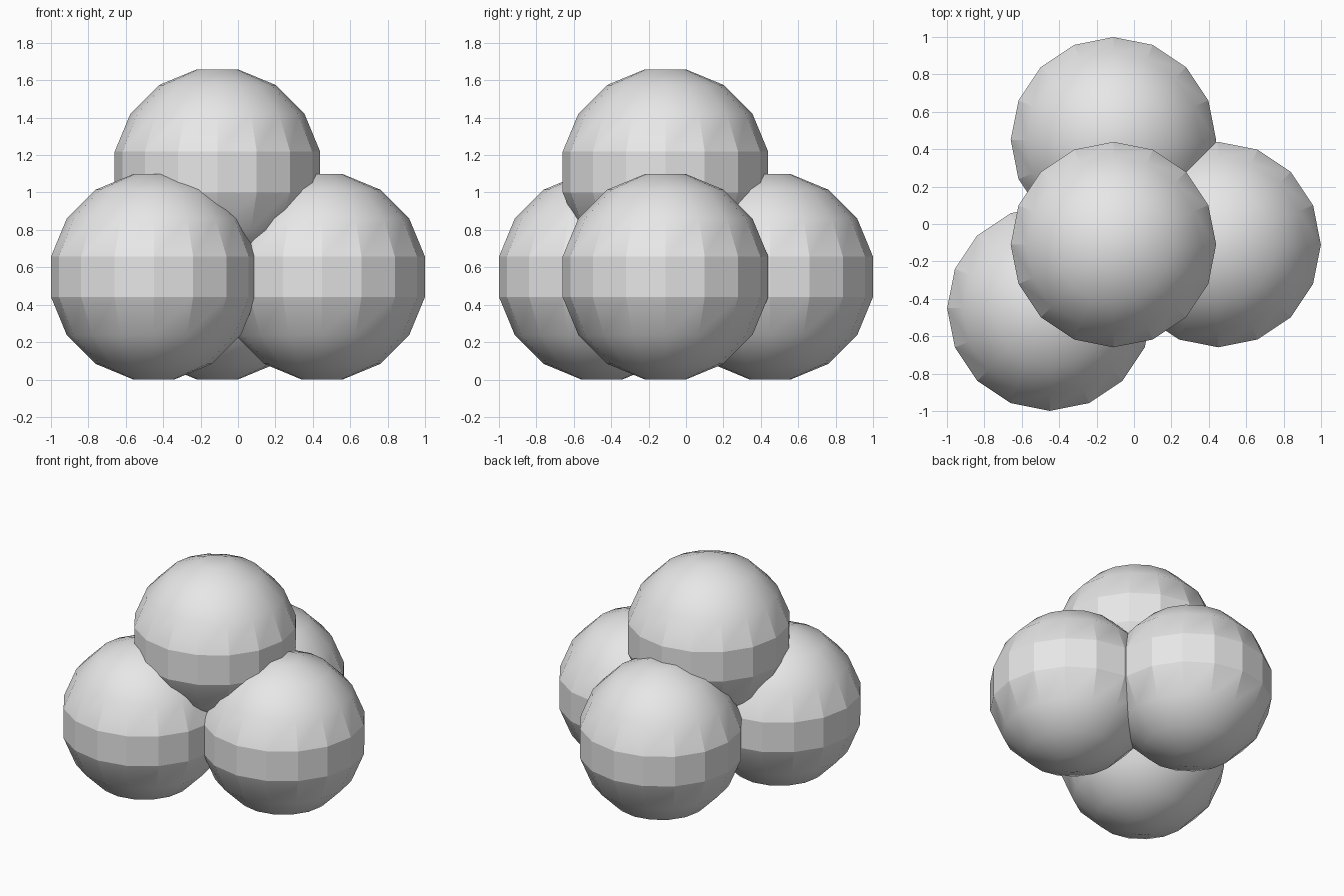
import bpy
import bmesh
from math import sin, cos, radians, tau

cube = bpy.data.objects.get("Cube")
if cube:
    bpy.data.objects.remove(cube, do_unlink=True)

SIDES = 16
RADIUS = 0.56
LATITUDES = [-78.75 + 22.5 * i for i in range(8)]
BELT = RADIUS * sin(radians(12))

grey = bpy.data.materials.new("light grey")
grey.use_nodes = True
grey.diffuse_color = (0.8, 0.8, 0.8, 1)
grey.node_tree.nodes["Principled BSDF"].inputs["Base Color"].default_value = (0.8, 0.8, 0.8, 1)


def build_ball_mesh():
    """Sixteen-sided ball with flat caps and a faceted belt."""
    bm = bmesh.new()
    rings = []
    for lat in map(radians, LATITUDES):
        rings.append([bm.verts.new((RADIUS * cos(lat) * cos(tau * i / SIDES),
                                    RADIUS * cos(lat) * sin(tau * i / SIDES),
                                    RADIUS * sin(lat))) for i in range(SIDES)])
    for low, high in zip(rings, rings[1:]):
        for i in range(SIDES):
            j = (i + 1) % SIDES
            bm.faces.new((low[i], low[j], high[j], high[i]))
    bm.faces.new(rings[-1])
    bm.faces.new(list(reversed(rings[0])))

    # Belt faces stay flat, the rest is smooth
    for face in bm.faces:
        face.smooth = abs(face.calc_center_median().z) > BELT
    # Upright edges touching the belt are creases that fade towards the poles
    for edge in bm.edges:
        heights = sorted(abs(v.co.z) for v in edge.verts)
        edge.smooth = heights[0] > BELT or heights[1] - heights[0] < 0.01

    mesh = bpy.data.meshes.new("ball")
    bm.to_mesh(mesh)
    bm.free()
    mesh.materials.append(grey)
    return mesh


# Three balls on the ground and one resting on top
BASE = RADIUS * sin(radians(LATITUDES[-1]))
BALLS = {
    "front_ball": (-0.45, -0.45, BASE),
    "left_ball": (0.45, -0.11, BASE),
    "back_ball": (-0.11, 0.45, BASE),
    "top_ball": (-0.11, -0.11, BASE + RADIUS),
}
ball_mesh = build_ball_mesh()
for name, position in BALLS.items():
    ball = bpy.data.objects.new(name, ball_mesh)
    ball.location = position
    bpy.context.scene.collection.objects.link(ball)
